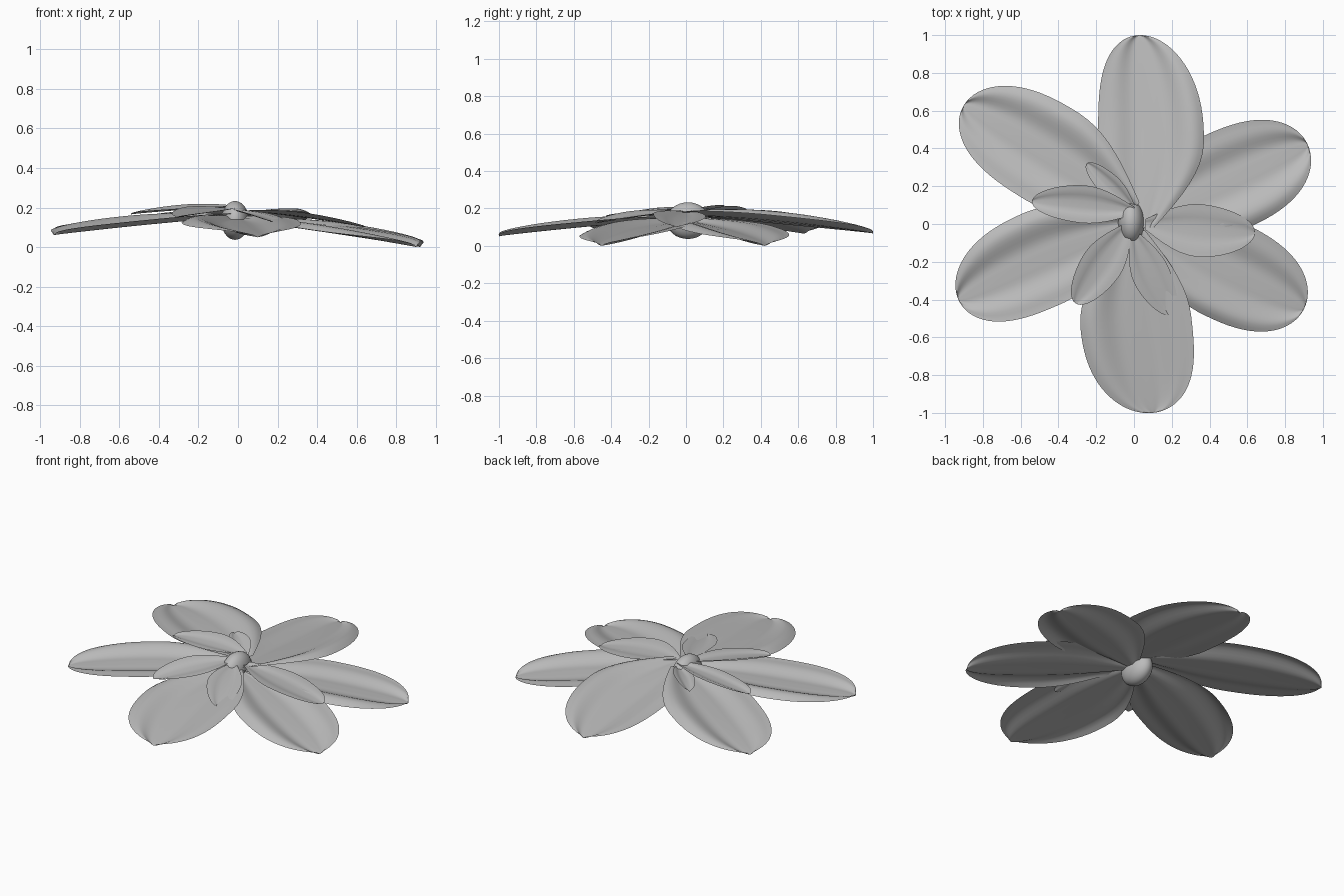
import bpy
import bmesh
from math import sin, cos, pi
from mathutils import Vector

cube = bpy.data.objects.get("Cube")
if cube:
    bpy.data.objects.remove(cube, do_unlink=True)

grey = bpy.data.materials.new("petal grey")
grey.use_nodes = True
colour = (0.5, 0.5, 0.5, 1)
grey.diffuse_color = colour
grey.node_tree.nodes["Principled BSDF"].inputs["Base Color"].default_value = colour


def finish(obj):
    obj.data.materials.append(grey)
    for poly in obj.data.polygons:
        poly.use_smooth = True


def petal(name, base, tip, width, bow=0, cup=0.05, tilt=0.01, curl=0.035, ripple=0.006,
          widest=0.5, blunt=2.6, rows=28, cols=24):
    """Sheet from base to tip, folded up along its midrib, one edge rolled down."""
    base, tip = Vector(base), Vector(tip)
    axis = tip - base
    side = Vector((axis.y, -axis.x, 0)).normalized()
    bm = bmesh.new()
    grid = []
    for i in range(rows + 1):
        t = sin(pi / 2 * i / rows)
        if t < widest:
            w = width * (0.2 + 0.8 * sin(pi / 2 * t / widest))
        else:
            w = width * max(0, 1 - ((t - widest) / (1 - widest)) ** blunt) ** 0.5
        fold = (w / width) ** 0.5
        row = []
        for j in range(cols + 1):
            s = 2 * j / cols - 1
            p = base + axis * t + side * (s * w + bow * sin(pi * t))
            p.z += cup * fold * abs(s) ** 1.2 + tilt * s * sin(pi * t)
            p.z -= curl * sin(pi * t) * max(0, (s - 0.75) / 0.25) ** 2
            p.z += ripple * cos(3 * pi * s) * fold + 0.006 * sin(pi * t)
            row.append(bm.verts.new(p))
        grid.append(row)
    for a, b in zip(grid, grid[1:]):
        for j in range(cols):
            bm.faces.new((a[j], a[j + 1], b[j + 1], b[j]))
    bmesh.ops.remove_doubles(bm, verts=bm.verts, dist=0.0005)
    bmesh.ops.recalc_face_normals(bm, faces=bm.faces)
    if sum(f.normal.z for f in bm.faces) < 0:
        bmesh.ops.reverse_faces(bm, faces=bm.faces)
    mesh = bpy.data.meshes.new(name)
    bm.to_mesh(mesh)
    bm.free()
    obj = bpy.data.objects.new(name, mesh)
    bpy.context.collection.objects.link(obj)
    finish(obj)


# Six large outer petals
petal("back_petal", (0.05, -0.02, 0.165), (0.03, 1, 0.065), 0.28, bow=0.05, tilt=0.03, widest=0.44)
petal("back_right_petal", (0, 0.07, 0.17), (-0.9, 0.63, 0.065), 0.27, bow=0.015, tilt=0.02)
petal("front_right_petal", (-0.02, 0, 0.15), (-0.93, -0.4, 0.06), 0.26, bow=0.02)
petal("front_petal", (0, -0.04, 0.14), (0.1, -1, 0.05), 0.295, bow=0.04)
petal("front_left_petal", (0.04, -0.02, 0.13), (0.9, -0.45, 0.0), 0.265)
petal("back_left_petal", (0.04, 0.02, 0.13), (0.92, 0.42, 0.0), 0.27)

# Small inner petals
inner = dict(cup=0.02, curl=0, ripple=0.002, blunt=1.7, rows=18, cols=12)
petal("inner_right_petal", (0, 0.07, 0.2), (-0.54, 0.12, 0.165), 0.1, bow=0.01, **inner)
petal("inner_front_right_petal", (-0.03, -0.01, 0.19), (-0.31, -0.42, 0.15), 0.11, **inner)
petal("inner_front_petal", (0, -0.05, 0.18), (0.2, -0.48, 0.12), 0.1, bow=0.01, **inner)
petal("inner_left_petal", (0.06, 0, 0.18), (0.64, -0.05, 0.1), 0.14, bow=0.01, **inner)
petal("inner_back_petal", (0, 0.08, 0.18), (-0.25, 0.32, 0.18), 0.06, **inner)

# Egg-shaped centre
bpy.ops.mesh.primitive_uv_sphere_add(segments=32, ring_count=16, location=(-0.015, 0.01, 0.135))
centre = bpy.context.object
centre.name = "centre"
centre.scale = (0.07, 0.115, 0.098)
finish(centre)
